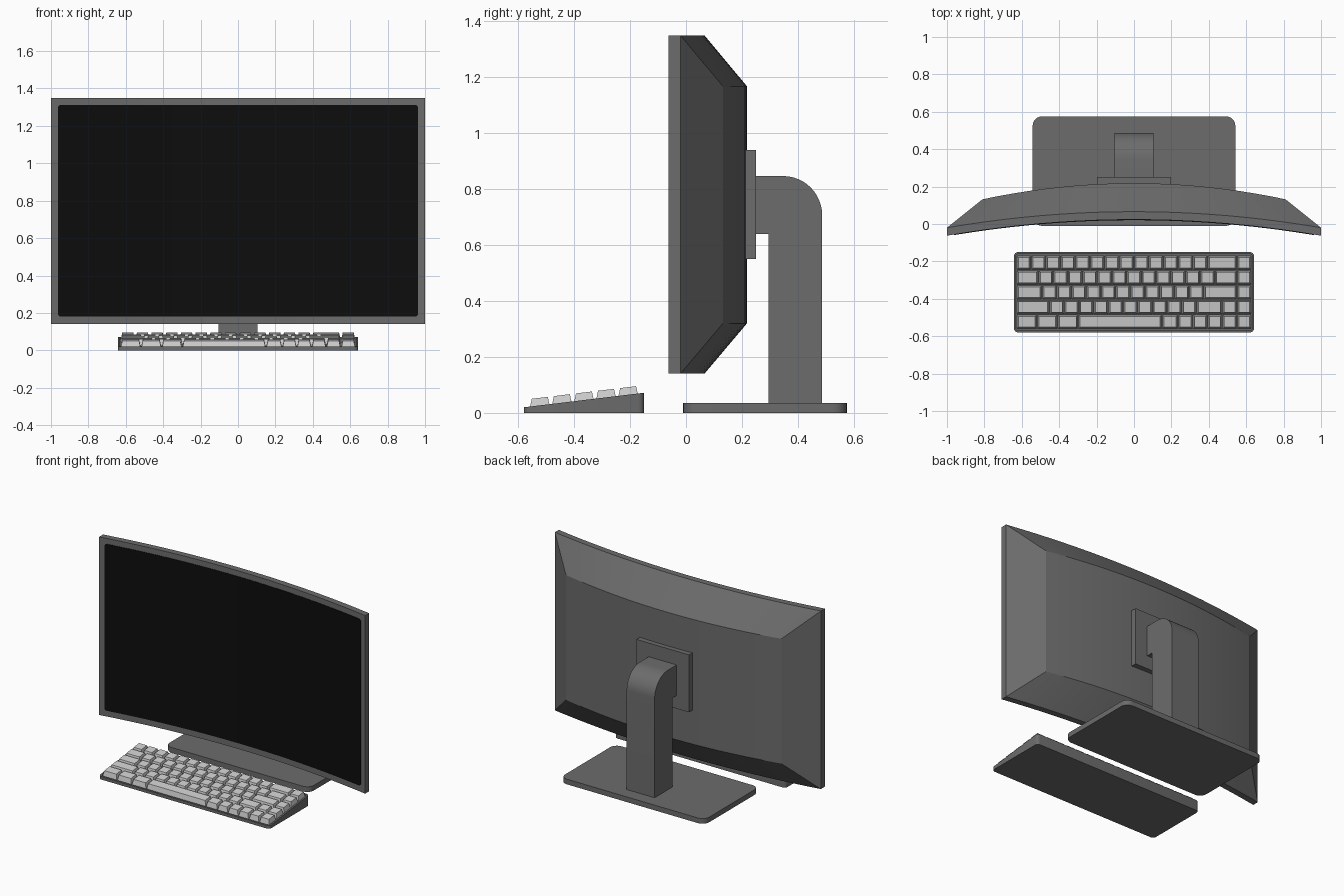
import bpy, bmesh, math
from mathutils import Matrix, Vector

if "Cube" in bpy.data.objects:
    bpy.data.objects.remove(bpy.data.objects["Cube"])


def material(name, c):
    m = bpy.data.materials.new(name)
    m.diffuse_color = (c[0], c[1], c[2], 1)
    m.use_nodes = True
    m.node_tree.nodes["Principled BSDF"].inputs["Base Color"].default_value = m.diffuse_color
    return m


GREY = material("dark grey plastic", (0.15, 0.15, 0.15))
BLACK = material("screen black", (0.004, 0.004, 0.004))
LIGHT = material("light grey keys", (0.62, 0.62, 0.62))


def finish(bm, name, mat, smooth=True):
    bmesh.ops.recalc_face_normals(bm, faces=bm.faces)
    me = bpy.data.meshes.new(name)
    bm.to_mesh(me)
    bm.free()
    me.materials.append(mat)
    ob = bpy.data.objects.new(name, me)
    bpy.context.collection.objects.link(ob)
    if smooth:
        bpy.ops.object.select_all(action='DESELECT')
        ob.select_set(True)
        bpy.context.view_layer.objects.active = ob
        bpy.ops.object.shade_smooth_by_angle(angle=math.radians(25))
    return ob


def extrude_outline(bm, pts, vec):
    f = bm.faces.new([bm.verts.new(p) for p in pts])
    r = bmesh.ops.extrude_face_region(bm, geom=[f])
    vs = [g for g in r["geom"] if isinstance(g, bmesh.types.BMVert)]
    bmesh.ops.translate(bm, verts=vs, vec=vec)
    return vs


def rounded_rect(x, y0, y1, r, seg=6):
    pts = []
    corners = [(x - r, y1 - r), (-x + r, y1 - r), (-x + r, y0 + r), (x - r, y0 + r)]
    for i, (cx, cy) in enumerate(corners):
        for k in range(seg + 1):
            a = math.pi / 2 * (i + k / seg)
            pts.append((cx + r * math.cos(a), cy + r * math.sin(a), 0))
    return pts


def block(name, x, y0, y1, z0, z1, mat):
    bm = bmesh.new()
    extrude_outline(bm, [(-x, y0, z0), (x, y0, z0), (x, y1, z0), (-x, y1, z0)], (0, 0, z1 - z0))
    return finish(bm, name, mat, False)


# Curved shells: stacked layers of bottom/top rows that bow along x
SAG = 0.086


def curved_shell(name, layers, mat, bend=None, corner=0.0):
    bm = bmesh.new()
    n = 20
    rows = []
    for c, w, z0, z1 in layers:
        xs = [-w + 2 * w * i / n for i in range(n + 1)]
        if corner:
            xs = [-w] + [x * (w - corner) / w for x in xs] + [w]
        lo, hi = [], []
        for i, x in enumerate(xs):
            d = corner if i in (0, len(xs) - 1) else 0
            y = c - SAG * (x / (bend or w)) ** 2
            lo.append(bm.verts.new((x, y, z0 + d)))
            hi.append(bm.verts.new((x, y, z1 - d)))
        rows.append((lo, hi))
    for lo, hi in (rows[0], rows[-1]):
        for i in range(len(lo) - 1):
            bm.faces.new((lo[i], lo[i + 1], hi[i + 1], hi[i]))
    for a, b in zip(rows, rows[1:]):
        la = a[0] + a[1][::-1]
        lb = b[0] + b[1][::-1]
        for i in range(len(la)):
            j = (i + 1) % len(la)
            bm.faces.new((la[i], la[j], lb[j], lb[i]))
    return finish(bm, name, mat)


# Monitor body and screen
curved_shell("monitor_body", [(0.0235, 1.0, 0.14, 1.35), (0.066, 1.0, 0.14, 1.35),
                              (0.218, 0.81, 0.32, 1.168)], GREY)
curved_shell("screen", [(0.0205, 0.963, 0.18, 1.312), (0.027, 0.963, 0.18, 1.312)],
             BLACK, bend=1.0, corner=0.01)

# Mount plate
block("mount_plate", 0.197, 0.19, 0.25, 0.55, 0.94, GREY)

# Stand arm with rounded top bend
bm = bmesh.new()
side = [(0.24, 0.64), (0.295, 0.64), (0.295, 0.03), (0.487, 0.03)]
for k in range(13):
    a = math.pi / 2 * k / 12
    side.append((0.347 + 0.14 * math.cos(a), 0.707 + 0.14 * math.sin(a)))
side.append((0.24, 0.847))
extrude_outline(bm, [(-0.105, y, z) for y, z in side], (0.21, 0, 0))
finish(bm, "stand_arm", GREY)

# Stand base
bm = bmesh.new()
extrude_outline(bm, rounded_rect(0.542, -0.01, 0.575, 0.05), (0, 0, 0.035))
finish(bm, "stand_base", GREY)

# Keyboard case: wedge with a recessed deck
Y0, Y1 = -0.58, -0.15
SLOPE = 0.052 / (Y1 - Y0)


def deck(y):
    return 0.02 + SLOPE * (y - Y0)


bm = bmesh.new()
top = extrude_outline(bm, rounded_rect(0.642, Y0, Y1, 0.022, 4), (0, 0, 0.02))
for v in top:
    v.co.z = deck(v.co.y)
bm.normal_update()
bm.faces.ensure_lookup_table()
lid = [f for f in bm.faces if all(v in top for v in f.verts)]
bmesh.ops.recalc_face_normals(bm, faces=bm.faces)
bmesh.ops.inset_region(bm, faces=lid, thickness=0.011)
r = bmesh.ops.extrude_face_region(bm, geom=lid)
bmesh.ops.translate(bm, vec=(0, 0, -0.009),
                    verts=[g for g in r["geom"] if isinstance(g, bmesh.types.BMVert)])
bmesh.ops.delete(bm, geom=[f for f in lid if f.is_valid], context='FACES_ONLY')
finish(bm, "keyboard_case", GREY)

# Keycaps: five rows, widths in key units
U = 0.0786
ROWS = [
    [1.4] * 3 + [5.7, 1.1] + [1] * 5,
    [2.25] + [1] * 10 + [1.75, 1, 1],
    [1.75] + [1] * 11 + [2.25, 1],
    [1.5] + [1] * 12 + [1.5, 1],
    [1] * 13 + [2, 1],
]
bm = bmesh.new()
for i, row in enumerate(ROWS):
    yc = -0.523 + 0.079 * i
    x = -8 * U
    for w in row:
        xc = x + w * U / 2
        x += w * U
        rings = []
        for gap, hy, dz in ((0.002, 0.0365, -0.01), (0.010, 0.0285, 0.027)):
            hx = w * U / 2 - gap
            rings.append([bm.verts.new((xc + sx * hx, yc + sy * hy, deck(yc + sy * hy) + dz))
                          for sx, sy in ((-1, -1), (1, -1), (1, 1), (-1, 1))])
        a, b = rings
        bm.faces.new(a[::-1])
        bm.faces.new(b)
        for k in range(4):
            j = (k + 1) % 4
            bm.faces.new((a[k], a[j], b[j], b[k]))
finish(bm, "keycaps", LIGHT, False)
